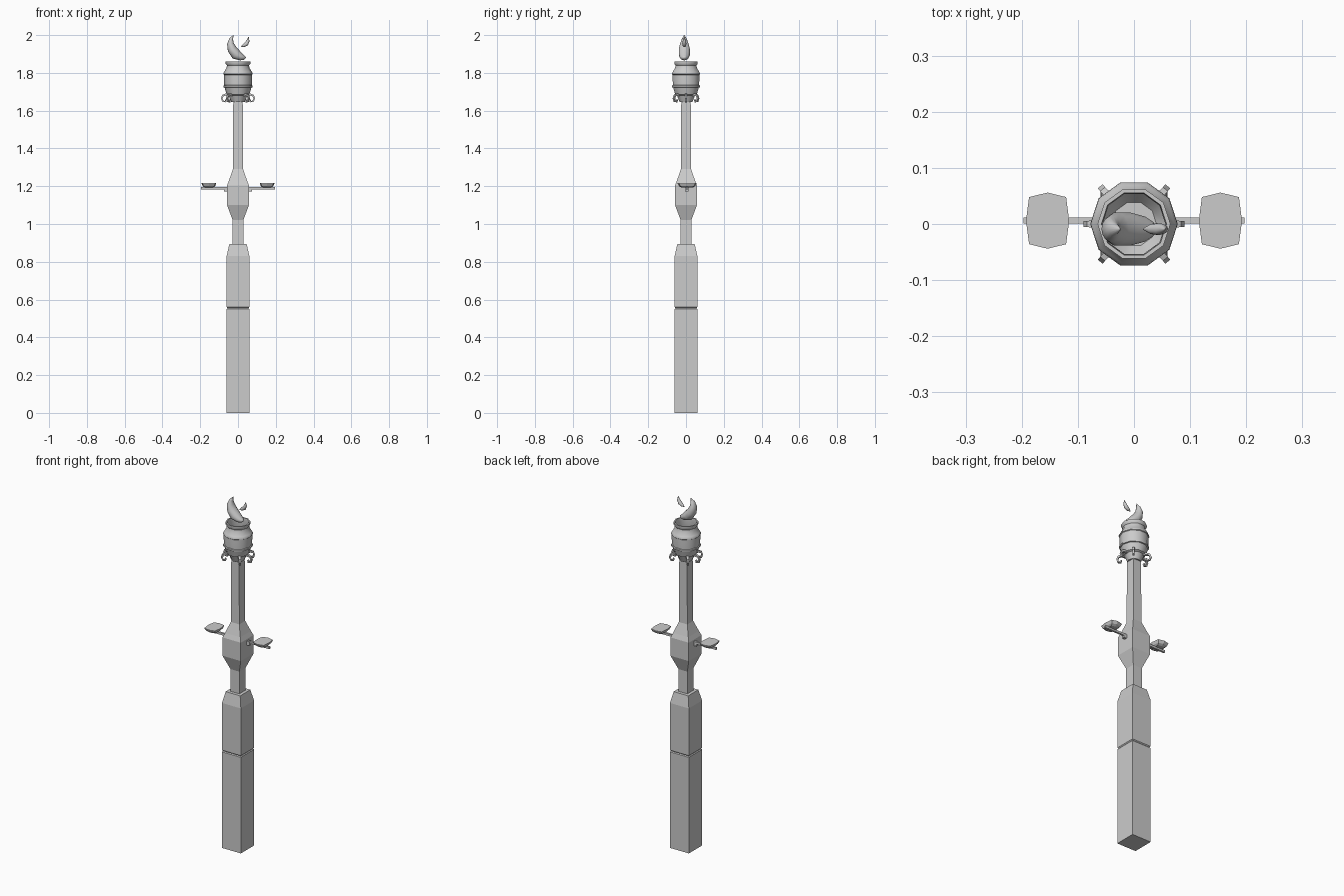
import bpy, bmesh, math
from mathutils import Matrix, Vector

if "Cube" in bpy.data.objects:
    bpy.data.objects.remove(bpy.data.objects["Cube"])


def finish(name, bm, smooth=None):
    bmesh.ops.recalc_face_normals(bm, faces=bm.faces)
    me = bpy.data.meshes.new(name)
    bm.to_mesh(me)
    bm.free()
    ob = bpy.data.objects.new(name, me)
    bpy.context.collection.objects.link(ob)
    if smooth:
        bpy.ops.object.select_all(action='DESELECT')
        ob.select_set(True)
        bpy.context.view_layer.objects.active = ob
        bpy.ops.object.shade_smooth_by_angle(angle=math.radians(smooth))
    return ob


def loft(name, rings, smooth=None):
    """Skin a list of equal-length rings and cap both ends."""
    bm = bmesh.new()
    vr = [[bm.verts.new(p) for p in ring] for ring in rings]
    n = len(vr[0])
    for a, b in zip(vr, vr[1:]):
        for i in range(n):
            j = (i + 1) % n
            bm.faces.new((a[i], a[j], b[j], b[i]))
    bm.faces.new(vr[0][::-1])
    bm.faces.new(vr[-1])
    return finish(name, bm, smooth)


def lathe(name, profile, sides, smooth=None):
    """Turned solid; four sides give a square post with r as half-width."""
    k, off = (math.sqrt(2), math.pi / 4) if sides == 4 else (1, 0)
    rings = []
    for r, z in profile:
        angs = [off + math.tau * i / sides for i in range(sides)]
        rings.append([(k * r * math.cos(t), k * r * math.sin(t), z) for t in angs])
    return loft(name, rings, smooth)


def sweep(name, path, sides, y=0, turn=0, smooth=None):
    """Tapered tube along (x, z, in-plane radius, y radius) points."""
    rot = Matrix.Rotation(turn, 3, 'Z')
    off = math.pi / 4 if sides == 4 else 0
    rings = []
    for i, (x, z, a, b) in enumerate(path):
        p, q = path[max(i - 1, 0)], path[min(i + 1, len(path) - 1)]
        t = Vector((q[0] - p[0], 0, q[1] - p[1])).normalized()
        nrm = Vector((-t.z, 0, t.x))
        ring = []
        for s in range(sides):
            u = off + math.tau * s / sides
            v = Vector((x, y, z)) + nrm * (a * math.cos(u)) + Vector((0, b * math.sin(u), 0))
            ring.append(rot @ v)
        rings.append(ring)
    return loft(name, rings, smooth)


def box(name, size, loc):
    bm = bmesh.new()
    bmesh.ops.create_cube(bm, size=1)
    bmesh.ops.scale(bm, vec=size, verts=bm.verts)
    bmesh.ops.translate(bm, vec=loc, verts=bm.verts)
    return finish(name, bm)


# Square base with a groove and tapered shoulder
lathe("base_post", [(.06, 0), (.06, .55), (.056, .555), (.06, .56), (.06, .83),
                    (.046, .893), (.028, .893)], 4)

# Slim shaft with a swollen square block in the middle
lathe("shaft", [(.028, .88), (.028, 1.02), (.058, 1.10), (.058, 1.205),
                (.048, 1.23), (.027, 1.29), (.025, 1.66)], 4)

# Ten-sided lamp bowl with bands, rim and open top
lathe("lamp_bowl", [(.035, 1.645), (.05, 1.68), (.06, 1.685), (.071, 1.722),
                    (.077, 1.724), (.077, 1.733), (.073, 1.735), (.074, 1.76),
                    (.074, 1.79), (.078, 1.793), (.077, 1.80), (.073, 1.806),
                    (.060, 1.828), (.059, 1.84), (.065, 1.848), (.065, 1.861),
                    (.058, 1.861), (.056, 1.84), (.062, 1.80), (.04, 1.77)], 10, 40)

# Curled brackets below the bowl
curl = [(.035, 1.682, .009, .010), (.065, 1.685, .008, .009), (.080, 1.680, .007, .008),
        (.086, 1.665, .006, .008), (.080, 1.650, .006, .008), (.068, 1.648, .006, .008),
        (.064, 1.659, .004, .007)]
for i, deg in enumerate((0, 48, 132, 180, 228, 312)):
    sweep(f"bracket_curl_{i}", curl, 4, turn=math.radians(deg))

# Side arms, each with a shallow dish
outline = [(.0385, 0), (.033, .042), (0, .05), (-.033, .042),
           (-.0385, 0), (-.033, -.042), (0, -.05), (.033, -.042)]
for side, s in (("left", -1), ("right", 1)):
    box(f"arm_{side}", (.147, .011, .012), (s * .1235, .006, 1.189))
    box(f"arm_mount_{side}", (.022, .016, .022), (s * .064, .004, 1.182))
    rings = [[(s * .154 + k * x, .006 + k * y, z) for x, y in outline]
             for k, z in ((.6, 1.193), (.85, 1.200), (1, 1.213), (1, 1.216))]
    loft(f"dish_{side}", rings)

# Two curved flame tongues
sweep("flame_large", [(.042, 1.882, .002, .003), (.034, 1.880, .010, .013),
                      (.018, 1.883, .018, .023), (-.010, 1.897, .028, .030),
                      (-.031, 1.925, .025, .030), (-.040, 1.955, .018, .023),
                      (-.036, 1.980, .010, .013), (-.024, 2.0, .001, .001)],
      14, y=-.009, smooth=60)
sweep("flame_small", [(.016, 1.938, .001, .001), (.030, 1.944, .008, .009),
                      (.045, 1.954, .011, .011), (.053, 1.970, .008, .008),
                      (.056, 1.990, .001, .001)], 12, y=-.009, smooth=60)
